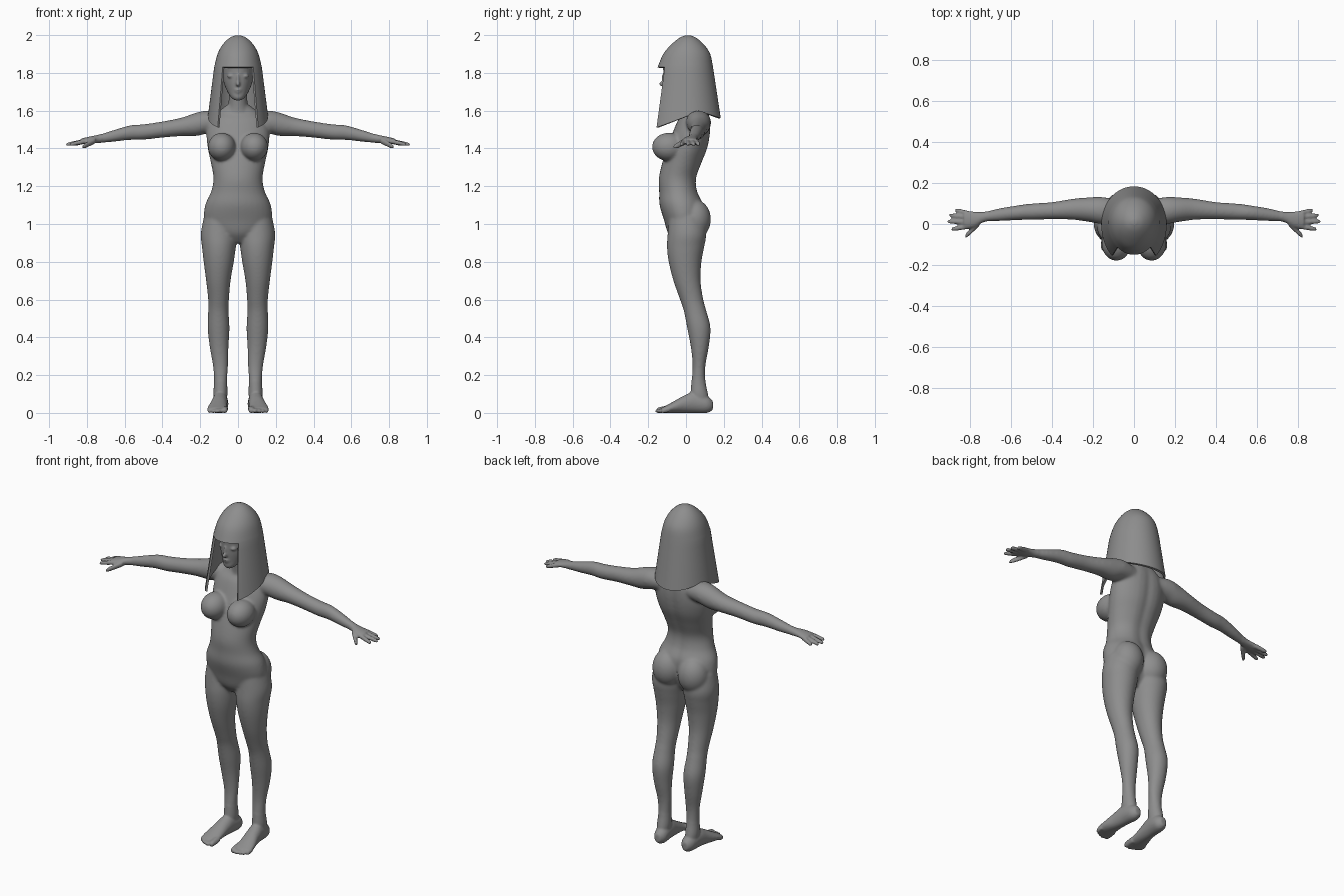
import bpy, bmesh
from math import sin, cos, pi, radians, exp
from mathutils import Vector, Matrix

default = bpy.data.objects.get("Cube")
if default:
    bpy.data.objects.remove(default, do_unlink=True)

grey = bpy.data.materials.new("plain grey")
grey.use_nodes = True
grey.diffuse_color = (0.27, 0.27, 0.27, 1)
shader = grey.node_tree.nodes["Principled BSDF"]
shader.inputs["Base Color"].default_value = grey.diffuse_color
shader.inputs["Roughness"].default_value = 0.7


def resample(points, steps=5):
    """Catmull-Rom interpolation through the section list."""
    pts = [Vector(p) for p in points]
    ext = [pts[0]] + pts + [pts[-1]]
    out = []
    for a, b, c, d in zip(ext, ext[1:], ext[2:], ext[3:]):
        for i in range(steps):
            t = i / steps
            out.append(b + (c - a) * t / 2 + (a * 2 - b * 5 + c * 4 - d) * t * t / 2
                       + (b * 3 - a - c * 3 + d) * t ** 3 / 2)
    return out + [pts[-1]]


def loft(bm, sections, axis, side=1, groove=0.0, sides=32):
    """Closed tube through elliptical sections (x, y, z, radius u, radius v)."""
    u, v = [i for i in range(3) if i != axis]
    rings = []
    for s in resample(sections):
        ring = []
        for k in range(sides):
            a = 2 * pi * k / sides
            co = Vector(s[:3])
            du, dv = s[3] * cos(a), s[4] * sin(a)
            if dv > 0:
                dv *= 1 - groove * exp(-(du / 0.03) ** 2)
            co[u] += du
            co[v] += dv
            co.x *= side
            ring.append(bm.verts.new(co))
        rings.append(ring)
    for lo, hi in zip(rings, rings[1:]):
        for k in range(sides):
            n = (k + 1) % sides
            bm.faces.new((lo[k], lo[n], hi[n], hi[k]))
    bm.faces.new(rings[0])
    bm.faces.new(rings[-1])


def blob(bm, centre, radii, side=1):
    place = Matrix.Translation((centre[0] * side, centre[1], centre[2]))
    bmesh.ops.create_uvsphere(bm, u_segments=32, v_segments=20, radius=1,
                              matrix=place @ Matrix.Diagonal((*radii, 1)))


def digit(bm, base, tip, r, axis, side):
    """Finger or toe with a rounded end."""
    a, b = Vector(base), Vector(tip)
    loft(bm, [(*a.lerp(b, t), r * k, r * k)
              for t, k in ((0, 1), (0.6, 0.95), (0.9, 0.75), (1, 0.3))], axis, side, sides=16)


def to_object(name, bm):
    bmesh.ops.recalc_face_normals(bm, faces=bm.faces)
    mesh = bpy.data.meshes.new(name)
    bm.to_mesh(mesh)
    bm.free()
    obj = bpy.data.objects.new(name, mesh)
    bpy.context.collection.objects.link(obj)
    return obj


def bake(obj):
    """Replace the mesh by its modified version."""
    graph = bpy.context.evaluated_depsgraph_get()
    mesh = bpy.data.meshes.new_from_object(obj.evaluated_get(graph))
    obj.modifiers.clear()
    obj.data = mesh
    mesh.materials.clear()
    mesh.materials.append(grey)


def smooth_shade(obj, angle):
    bpy.ops.object.select_all(action='DESELECT')
    obj.select_set(True)
    bpy.context.view_layer.objects.active = obj
    bpy.ops.object.shade_smooth_by_angle(angle=radians(angle))


body = bmesh.new()

# Torso: height, centre y, half width, half depth
torso = [(.9, -.01, .05, .045), (.95, -.012, .13, .083), (1.02, -.012, .178, .104),
         (1.1, -.022, .174, .118), (1.17, -.038, .143, .104), (1.24, -.042, .13, .102),
         (1.32, -.02, .143, .107), (1.4, .008, .16, .11), (1.48, .03, .167, .102),
         (1.55, .045, .15, .087), (1.59, .055, .11, .067), (1.63, .048, .06, .057)]
loft(body, [(0, y, z, rx, ry) for z, y, rx, ry in torso], 2, groove=0.1)

# Neck and head
loft(body, [(0, .045, 1.57, .066, .062), (0, .035, 1.64, .05, .055), (0, .02, 1.74, .05, .055)], 2)
head = [(1.655, -.082, .018, .018), (1.67, -.07, .036, .04), (1.7, -.04, .056, .072),
        (1.75, -.014, .076, .104), (1.8, -.005, .083, .115), (1.86, 0, .086, .12),
        (1.93, .005, .07, .09), (1.965, .005, .03, .04)]
loft(body, [(0, y, z, rx, ry) for z, y, rx, ry in head], 2)

# Nose and lips
blob(body, (0, -.122, 1.742), (.011, .021, .014))
blob(body, (0, -.115, 1.768), (.009, .014, .032))
blob(body, (0, -.108, 1.71), (.021, .013, .006))
blob(body, (0, -.106, 1.699), (.017, .013, .006))

arm = [(.08, .06, 1.54, .06, .05), (.16, .066, 1.54, .066, .06), (.22, .07, 1.528, .06, .062),
       (.3, .072, 1.514, .051, .049), (.4, .065, 1.5, .042, .043), (.5, .06, 1.487, .04, .041),
       (.57, .055, 1.484, .036, .039), (.66, .045, 1.466, .031, .031), (.73, .035, 1.452, .025, .023),
       (.78, .022, 1.445, .038, .019), (.83, .022, 1.438, .045, .015)]
fingers = [(.875, .068), (.903, .043), (.912, .012), (.893, -.026)]
leg = [(.1, 0, 1.04, .08, .09), (.101, .005, .95, .096, .102), (.101, -.002, .88, .09, .099),
       (.102, -.005, .8, .08, .087), (.104, .005, .7, .065, .072), (.103, .03, .6, .055, .062),
       (.104, .048, .54, .054, .06), (.103, .068, .45, .058, .062), (.1, .073, .35, .05, .048),
       (.093, .069, .25, .04, .034), (.092, .066, .17, .035, .037), (.093, .07, .1, .037, .046),
       (.093, .075, .04, .03, .05)]
foot = [(.09, .142, .04, .018, .024), (.09, .11, .045, .038, .045), (.095, .04, .055, .041, .055),
        (.1, -.01, .046, .043, .046), (.107, -.06, .032, .049, .032), (.11, -.1, .021, .053, .021),
        (.112, -.125, .015, .048, .014)]
toes = [(.071, -.158, .018), (.094, -.162, .013), (.113, -.155, .013),
        (.132, -.145, .012), (.15, -.13, .012)]

for side in (1, -1):
    # Chest, buttock and eyelid forms
    blob(body, (.086, -.092, 1.408), (.073, .088, .075), side)
    blob(body, (.083, .045, 1.025), (.088, .087, .105), side)
    blob(body, (.036, -.101, 1.783), (.021, .014, .011), side)
    # Arm, fingers and thumb
    loft(body, arm, 0, side)
    for i, (x, y) in enumerate(fingers):
        digit(body, (.8, .05 - i * .02, 1.44), (x, y, 1.42), .0125, 0, side)
    digit(body, (.755, .005, 1.442), (.825, -.062, 1.407), .016, 0, side)
    # Leg, foot and toes
    loft(body, leg, 2, side)
    loft(body, foot, 1, side)
    for x, y, r in toes:
        digit(body, (x, -.09, r + .004), (x, y, r * .7), r, 1, side)

# Fuse the parts into one skin
body = to_object("body", body)
remesh = body.modifiers.new("fuse", 'REMESH')
remesh.mode = 'VOXEL'
remesh.voxel_size = 0.006
bake(body)

# Blend the large forms strongly, the face, hands and feet lightly
large = body.vertex_groups.new(name="large_forms")
large.add([v.index for v in body.data.vertices
           if .17 < v.co.z < 1.63 and abs(v.co.x) < .72], 1, 'REPLACE')
for name, count, group in (("blend", 18, "large_forms"), ("soften", 3, "")):
    soften = body.modifiers.new(name, 'SMOOTH')
    soften.factor = 0.5
    soften.iterations = count
    soften.vertex_group = group
bake(body)
smooth_shade(body, 80)

# Hair: dome rows down to the fringe, then a flared fall to a slanted hem
hair = bmesh.new()
COLS, OPEN, FRINGE, FALL = 72, 8, 1.83, 8
dome = resample([(1.999, .012, .012, .012), (1.985, .045, .045, .045), (1.95, .081, .088, .085),
                 (1.9, .108, .13, .118), (FRINGE, .126, .16, .133)], 4)


def hair_point(a, z, rx, front, back):
    return hair.verts.new((rx * sin(a), .01 - cos(a) * (front if cos(a) > 0 else back), z))


columns = []
for c in range(COLS):
    a = 2 * pi * c / COLS
    lean = cos(a) + .34
    hem = 1.6 - max(.08 * lean, -.06 * lean)
    column = [hair_point(a, *row) for row in dome]
    for k in range(1, FALL + 1):
        z = FRINGE + (hem - FRINGE) * k / FALL
        w = (FRINGE - z) / .31
        column.append(hair_point(a, z, .126 + .04 * w, .16 + .055 * w, .133 + .047 * w))
    columns.append(column)
for c in range(COLS):
    left, right = columns[c], columns[(c + 1) % COLS]
    in_front = c < OPEN or c >= COLS - OPEN
    for r in range(len(dome) - 1 if in_front else len(left) - 1):
        hair.faces.new((left[r], left[r + 1], right[r + 1], right[r]))
hair.faces.new([column[0] for column in columns])
bmesh.ops.delete(hair, geom=[v for v in hair.verts if not v.link_faces], context='VERTS')
hair = to_object("hair", hair)
shell = hair.modifiers.new("thickness", 'SOLIDIFY')
shell.thickness = 0.012
shell.offset = -1
bake(hair)
smooth_shade(hair, 40)
